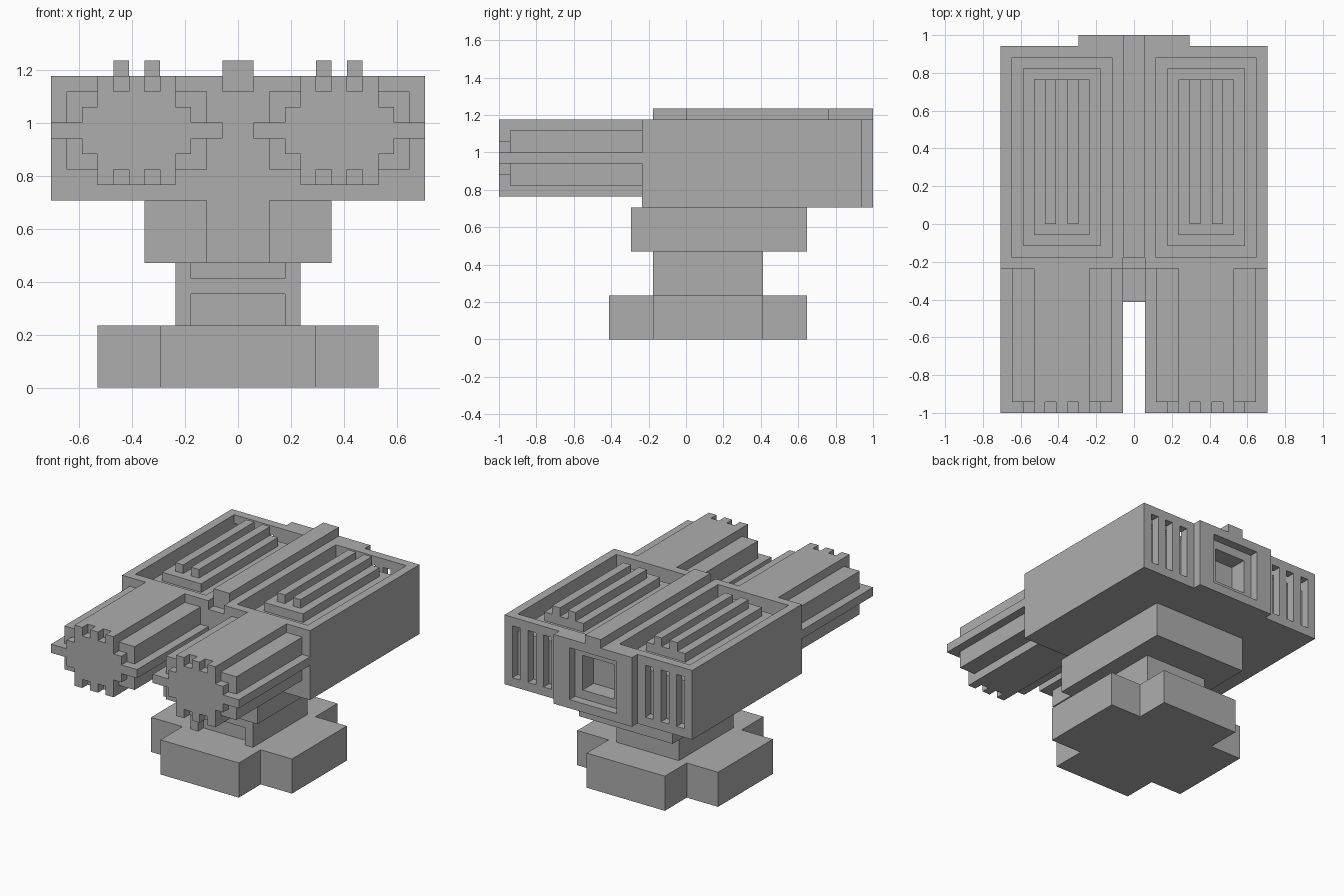
import bpy
import bmesh

U = 2 / 34  # block size: the whole model sits on this grid

old = bpy.data.objects.get("Cube")
if old:
    bpy.data.objects.remove(old, do_unlink=True)

grey = bpy.data.materials.new("plain_grey")
grey.use_nodes = True
colour = (0.42, 0.42, 0.42, 1)
grey.diffuse_color = colour
grey.node_tree.nodes["Principled BSDF"].inputs["Base Color"].default_value = colour


def prism(name, outline, low, high, axis="z"):
    """Extrude an outline along z (outline is x, y) or along y (outline is x, z)."""
    bm = bmesh.new()
    place = (lambda a, b: (a, b, low)) if axis == "z" else (lambda a, b: (a, low, b))
    face = bm.faces.new([bm.verts.new(place(a, b)) for a, b in outline])
    top = bmesh.ops.extrude_face_region(bm, geom=[face])["geom"]
    move = (0, 0, high - low) if axis == "z" else (0, high - low, 0)
    bmesh.ops.translate(bm, vec=move, verts=[v for v in top if isinstance(v, bmesh.types.BMVert)])
    bmesh.ops.recalc_face_normals(bm, faces=bm.faces)
    bmesh.ops.scale(bm, vec=(U, U, U), verts=bm.verts)
    mesh = bpy.data.meshes.new(name)
    bm.to_mesh(mesh)
    bm.free()
    mesh.materials.append(grey)
    obj = bpy.data.objects.new(name, mesh)
    bpy.context.collection.objects.link(obj)
    return obj


def box(name, x, y, z):
    return prism(name, [(x[0], y[0]), (x[1], y[0]), (x[1], y[1]), (x[0], y[1])], *z)


def carve(obj, x, y, z):
    """Cut a box-shaped recess out of an object."""
    cutter = box("cutter", x, y, z)
    mod = obj.modifiers.new("recess", "BOOLEAN")
    mod.operation, mod.solver, mod.object = "DIFFERENCE", "EXACT", cutter
    deps = bpy.context.evaluated_depsgraph_get()
    mesh = bpy.data.meshes.new_from_object(obj.evaluated_get(deps))
    obj.modifiers.clear()
    obj.data = mesh
    bpy.data.objects.remove(cutter, do_unlink=True)


def four_way(quarter, ca, cb):
    """Mirror a quarter outline both ways around a centre."""
    flip = quarter[::-1]
    loop = quarter + [(a, -b) for a, b in flip] + [(-a, -b) for a, b in quarter] + [(-a, b) for a, b in flip]
    return [(ca + a, cb + b) for a, b in loop]


def span(s, a, b):
    """Range on one side of the centre plane."""
    return sorted((s * a, s * b))


# Cross-shaped foot
prism("base", four_way([(5, 9), (5, 5), (9, 5)], 0, 2), 0, 4)

# Column with two recesses in its front
column = box("column", (-4, 4), (-3, 7), (4, 8))
carve(column, (-3, 3), (-4, -2), (3.5, 6))
carve(column, (-3, 3), (-4, -2), (7, 8.5))

# Neck with a shallow groove in the middle of its front
prism("neck", [(-6, 11), (-6, -5), (-2, -5), (-2, -4), (2, -4), (2, -5), (6, -5), (6, 11)], 8, 12)

# Housing with a raised back panel
body = prism("housing", [(-12, -4), (12, -4), (12, 16), (5, 16), (5, 17),
                         (-5, 17), (-5, 16), (-12, 16)], 12, 20)
carve(body, (-1, 1), (-5, -3), (19, 21))
carve(body, (-3, 3), (16, 18), (13, 19))
carve(body, (-2, 2), (14, 17.5), (14, 18))
box("top_ridge", (-1, 1), (-3, 17), (20, 21))

# Quarter outlines of the ribbed barrel and its notched end
rib = [(2.5, 3.5), (2.5, 2.5), (4.5, 2.5), (4.5, 0.5), (5.5, 0.5)]
tip = [(0.5, 3.5), (0.5, 2.5), (1.5, 2.5), (1.5, 3.5), (2.5, 3.5),
       (2.5, 1.5), (3.5, 1.5), (3.5, 0.5), (5.5, 0.5)]

for side, s in (("left", 1), ("right", -1)):
    # Vent slots in the back and the well in the top
    for x in (6, 8, 10):
        carve(body, span(s, x, x + 1), (15, 17), (13, 19))
    carve(body, span(s, 2, 11), (-3, 15), (18, 21))
    # Stepped vent block with two rails
    box(side + "_vent_step", span(s, 3, 10), (-2, 14), (18, 19))
    box(side + "_vent_block", span(s, 4, 9), (-1, 13), (19, 20))
    for label, x in (("inner", 5), ("outer", 7)):
        box(f"{side}_{label}_rail", span(s, x, x + 1), (0, 13), (20, 21))
    # Barrel
    prism(side + "_barrel", four_way(rib, 6.5 * s, 16.5), -16, -4, "y")
    prism(side + "_barrel_tip", four_way(tip, 6.5 * s, 16.5), -17, -16, "y")
